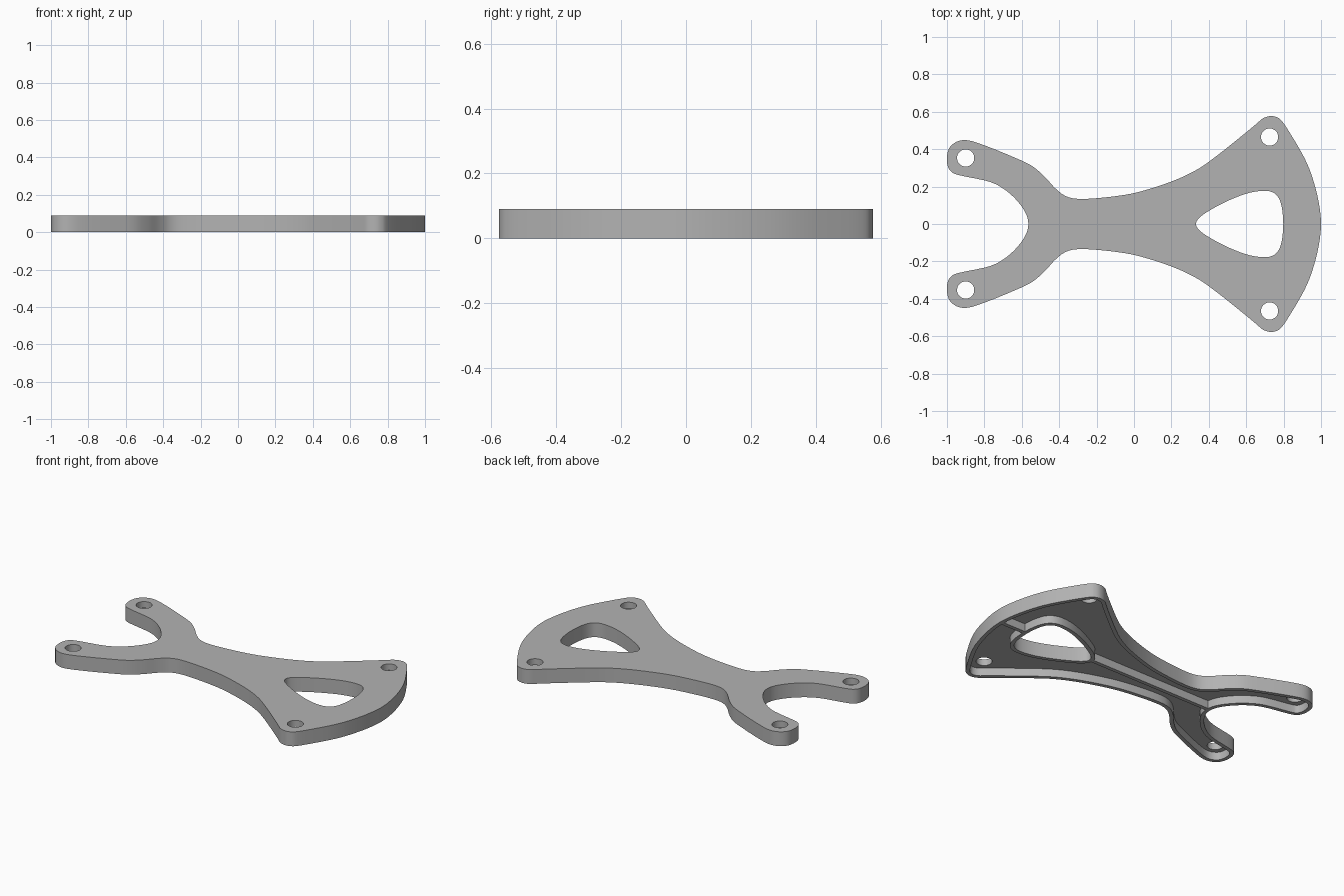
import bpy, bmesh, math
from mathutils import Vector

if "Cube" in bpy.data.objects:
    bpy.data.objects.remove(bpy.data.objects["Cube"])

HEIGHT, FLOOR_Z = 0.09, 0.05
WALL, RIB = 0.024, 0.012

# Half profiles (y >= 0), counterclockwise from the wide end to the fork
OUTLINE = [(1, 0), (.985, .13), (.95, .26), (.91, .355), (.85, .46), (.795, .545),
           (.765, .57), (.73, .577), (.69, .565), (.65, .532), (.58, .474),
           (.43, .355), (.33, .287), (.2, .227), (.02, .17), (-.13, .145),
           (-.28, .134), (-.36, .147), (-.42, .19), (-.48, .255), (-.55, .313),
           (-.65, .36), (-.78, .413), (-.88, .446), (-.94, .443), (-.985, .41),
           (-1, .36), (-.996, .31), (-.975, .278), (-.93, .26), (-.78, .228),
           (-.7, .19), (-.63, .13), (-.58, .06), (-.565, 0)]
WINDOW = [(.798, 0), (.79, .09), (.77, .145), (.735, .172), (.68, .177), (.6, .162),
          (.5, .123), (.4, .07), (.348, .032), (.332, 0)]


def mirrored(half):
    return [Vector(p) for p in half] + [Vector((x, -y)) for x, y in half[-2:0:-1]]


def smooth_loop(half, steps=5):
    """Closed Catmull-Rom loop through the mirrored half profile."""
    pts, out = mirrored(half), []
    n = len(pts)
    for i in range(n):
        a, b, c, d = (pts[(i + k) % n] for k in (-1, 0, 1, 2))
        for s in range(steps):
            t = s / steps
            out.append(b + (c - a) * t / 2 + (a - b * 2.5 + c * 2 - d / 2) * t ** 2
                       + ((b - c) * 3 + d - a) * t ** 3 / 2)
    return out


def offset(loop, dist):
    """Move a counterclockwise loop outward by dist."""
    out = []
    for i, p in enumerate(loop):
        t = (loop[(i + 1) % len(loop)] - loop[i - 1]).normalized()
        out.append(p + Vector((t.y, -t.x)) * dist)
    return out


def circle(x, y, r, n=32):
    return [Vector((x + r * math.cos(k * math.tau / n), y + r * math.sin(k * math.tau / n)))
            for k in range(n)]


def prism(name, loops, z0, z1):
    """Fill nested loops and extrude them upward."""
    bm = bmesh.new()
    for loop in loops:
        vs = [bm.verts.new((p.x, p.y, z0)) for p in loop]
        for i, v in enumerate(vs):
            bm.edges.new((vs[i - 1], v))
    bmesh.ops.triangle_fill(bm, use_beauty=True, edges=bm.edges[:])
    ext = bmesh.ops.extrude_face_region(bm, geom=bm.faces[:], use_keep_orig=True)
    top = [g for g in ext["geom"] if isinstance(g, bmesh.types.BMVert)]
    bmesh.ops.translate(bm, verts=top, vec=(0, 0, z1 - z0))
    bmesh.ops.recalc_face_normals(bm, faces=bm.faces[:])
    mesh = bpy.data.meshes.new(name)
    bm.to_mesh(mesh)
    bm.free()
    obj = bpy.data.objects.new(name, mesh)
    bpy.context.collection.objects.link(obj)
    return obj


# Plate with central window and four bolt holes
outline, window = smooth_loop(OUTLINE), smooth_loop(WINDOW)
holes = [circle(x, s * y, .046) for x, y in ((.725, .465), (-.9, .353)) for s in (1, -1)]
plate = prism("bracket_plate", [outline, window] + holes, 0, HEIGHT)

# Underside pockets, leaving a rim, a window collar and a centre rib
n_out, n_win = 5 * (len(OUTLINE) - 1) + 1, 5 * (len(WINDOW) - 1) + 1
rim = offset(outline, -WALL)[:n_out]
collar = offset(window, WALL)[:n_win]
pocket = [Vector((p.x, max(p.y, RIB))) for p in rim + collar[::-1]]
bpy.context.view_layer.objects.active = plate
for side, sign in (("left", 1), ("right", -1)):
    cutter = prism("pocket_cutter_" + side, [[Vector((p.x, p.y * sign)) for p in pocket]],
                   -0.05, FLOOR_Z)
    cutter.hide_render = True
    mod = plate.modifiers.new("pocket_" + side, 'BOOLEAN')
    mod.operation, mod.solver, mod.object = 'DIFFERENCE', 'EXACT', cutter
    bpy.ops.object.modifier_apply(modifier=mod.name)
    bpy.data.objects.remove(cutter)

# Plain grey finish
grey = bpy.data.materials.new("plain_grey")
grey.use_nodes = True
colour = (0.45, 0.45, 0.45, 1)
grey.diffuse_color = colour
grey.node_tree.nodes["Principled BSDF"].inputs["Base Color"].default_value = colour
plate.data.materials.clear()
plate.data.materials.append(grey)

bpy.ops.object.select_all(action='DESELECT')
plate.select_set(True)
bpy.ops.object.shade_smooth_by_angle(angle=math.radians(35))
